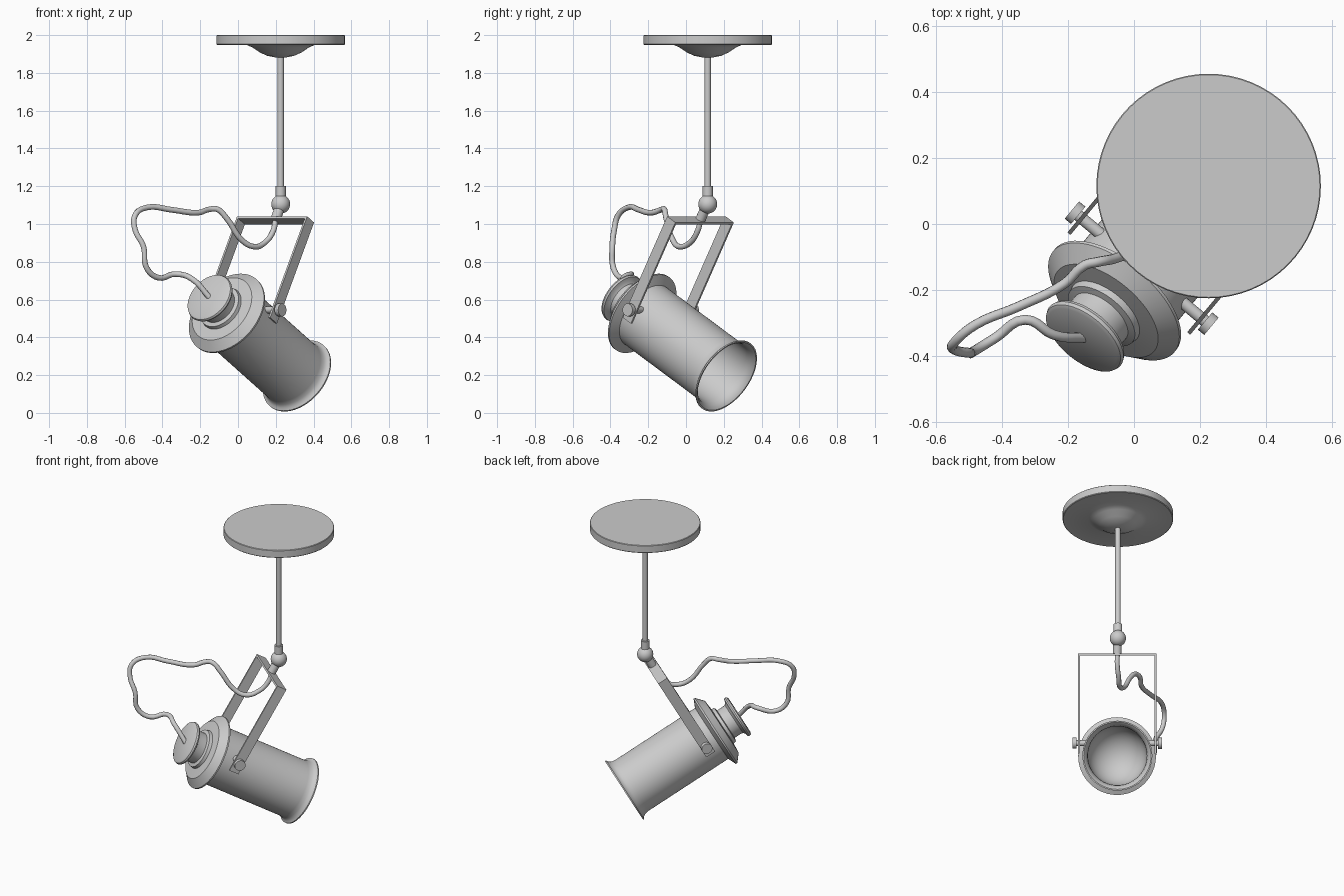
import bpy, bmesh, math
from mathutils import Matrix, Vector

if "Cube" in bpy.data.objects:
    bpy.data.objects.remove(bpy.data.objects["Cube"])

# Lamp frame: local z = beam axis, local x = bracket pivot axis, local y = arm direction
H = Vector((0.64, 0.768, 0)).normalized()
UP = Vector((0, 0, 1))
D = H * 0.868 - UP * 0.4966
U = H * 0.4966 + UP * 0.868
P = U.cross(D)
LAMP = Matrix((P, U, D)).transposed().to_4x4()
LAMP.translation = Vector((-0.157, -0.35, 0.615))
CEILING = Matrix.Translation((0.226, 0.115, 0))
PIVOT_T, PIVOT_S, BAR_S, ARM_X = 0.279, 0.079, 0.625, 0.236


def finish(name, bm, mat, angle=30):
    bmesh.ops.recalc_face_normals(bm, faces=bm.faces)
    me = bpy.data.meshes.new(name)
    bm.to_mesh(me)
    bm.free()
    ob = bpy.data.objects.new(name, me)
    bpy.context.collection.objects.link(ob)
    ob.matrix_world = mat
    bpy.ops.object.select_all(action='DESELECT')
    ob.select_set(True)
    bpy.context.view_layer.objects.active = ob
    bpy.ops.object.shade_smooth_by_angle(angle=math.radians(angle))
    return ob


def lathe(name, profile, mat, segs=48):
    """Revolve (radius, height) points around local z."""
    bm = bmesh.new()
    vs = [bm.verts.new((r, 0, z)) for r, z in profile]
    es = [bm.edges.new(pair) for pair in zip(vs, vs[1:])]
    bmesh.ops.spin(bm, geom=vs + es, cent=(0, 0, 0), axis=(0, 0, 1),
                   angle=math.tau, steps=segs, use_merge=True)
    bmesh.ops.remove_doubles(bm, verts=bm.verts, dist=1e-5)
    return finish(name, bm, mat)


def box(name, center, size, mat):
    bm = bmesh.new()
    bmesh.ops.create_cube(bm, size=1, matrix=Matrix.Translation(center) @ Matrix.Diagonal((*size, 1)))
    return finish(name, bm, mat)


def rod(name, r, z0, z1, mat, segs=24):
    return lathe(name, [(0, z0), (r, z0), (r, z1), (0, z1)], mat, segs)


# Ceiling plate with a shallow flared dome below
lathe("ceiling_plate", [(0, 2.0), (0.337, 2.0), (0.34, 1.997), (0.34, 1.952), (0.336, 1.948),
                        (0.18, 1.948), (0.15, 1.935), (0.11, 1.908), (0.07, 1.89),
                        (0.03, 1.882), (0, 1.88)], CEILING, 64)

# Drop rod, collar and swivel ball
rod("drop_rod", 0.017, 1.17, 1.9, CEILING)
rod("rod_collar", 0.027, 1.13, 1.2, CEILING)
bm = bmesh.new()
bmesh.ops.create_uvsphere(bm, u_segments=32, v_segments=16, radius=0.05)
finish("swivel_ball", bm, CEILING @ Matrix.Translation((0, 0, 1.105)))

# Stub from the ball to the bracket, along the arm direction
STUB = LAMP @ Matrix.Translation((0, BAR_S, PIVOT_T)) @ Matrix.Rotation(-math.pi / 2, 4, 'X')
rod("swivel_stub", 0.027, 0, 0.08, STUB)

# U-shaped bracket with pivot knobs
W, T = 0.065, 0.012
box("bracket_bar", (0, BAR_S, PIVOT_T), (2 * ARM_X + T, T, W), LAMP)
low = PIVOT_S - 0.065
for side, label in ((1, "right"), (-1, "left")):
    box(f"bracket_arm_{label}", (side * ARM_X, (low + BAR_S) / 2, PIVOT_T), (T, BAR_S - low, W), LAMP)
    knob = LAMP @ Matrix.Translation((0, PIVOT_S, PIVOT_T)) @ Matrix.Rotation(side * math.pi / 2, 4, 'Y')
    rod(f"pivot_pin_{label}", 0.018, 0.155, 0.26, knob)
    rod(f"pivot_knob_{label}", 0.034, 0.25, 0.275, knob)

# Lamp housing: rear cap, neck, flange, barrel, flared mouth, then inner wall and reflector
outer = [(0, 0), (0.125, 0), (0.136, 0.006), (0.14, 0.016), (0.136, 0.026), (0.115, 0.032),
         (0.103, 0.042), (0.1, 0.06), (0.1, 0.1), (0.122, 0.105), (0.126, 0.125),
         (0.19, 0.13), (0.239, 0.172), (0.239, 0.182), (0.187, 0.205),
         (0.187, 0.79), (0.191, 0.815), (0.201, 0.832), (0.215, 0.84), (0.215, 0.848)]
inner = [(0.207, 0.848), (0.196, 0.838), (0.185, 0.815), (0.181, 0.79)]
dome = [(0.181 * math.cos(a), 0.4 - 0.17 * math.sin(a))
        for a in (i * math.pi / 16 for i in range(8))] + [(0, 0.23)]
lathe("lamp_housing", outer + inner + dome, LAMP, 64)

# Loose power cord from the bracket to the rear cap
path = [(0.2, 0.08, 1.03), (0.185, 0.06, 0.96), (0.14, 0.02, 0.9), (0.085, -0.035, 0.88),
        (0.02, -0.07, 0.915), (-0.06, -0.105, 1.03), (-0.11, -0.115, 1.078), (-0.15, -0.125, 1.078),
        (-0.21, -0.18, 1.06), (-0.35, -0.25, 1.075), (-0.48, -0.305, 1.088), (-0.545, -0.36, 1.045),
        (-0.545, -0.38, 0.97), (-0.5, -0.39, 0.88), (-0.485, -0.385, 0.77), (-0.42, -0.345, 0.715),
        (-0.33, -0.29, 0.735), (-0.245, -0.335, 0.71), (-0.15, -0.345, 0.61)]
cu = bpy.data.curves.new("power_cord", 'CURVE')
cu.dimensions = '3D'
cu.bevel_depth = 0.015
cu.bevel_resolution = 3
cu.resolution_u = 5
cu.use_fill_caps = True
sp = cu.splines.new('BEZIER')
sp.bezier_points.add(len(path) - 1)
for bp, co in zip(sp.bezier_points, path):
    bp.co = co
    bp.handle_left_type = bp.handle_right_type = 'AUTO'
bpy.context.collection.objects.link(bpy.data.objects.new("power_cord", cu))
